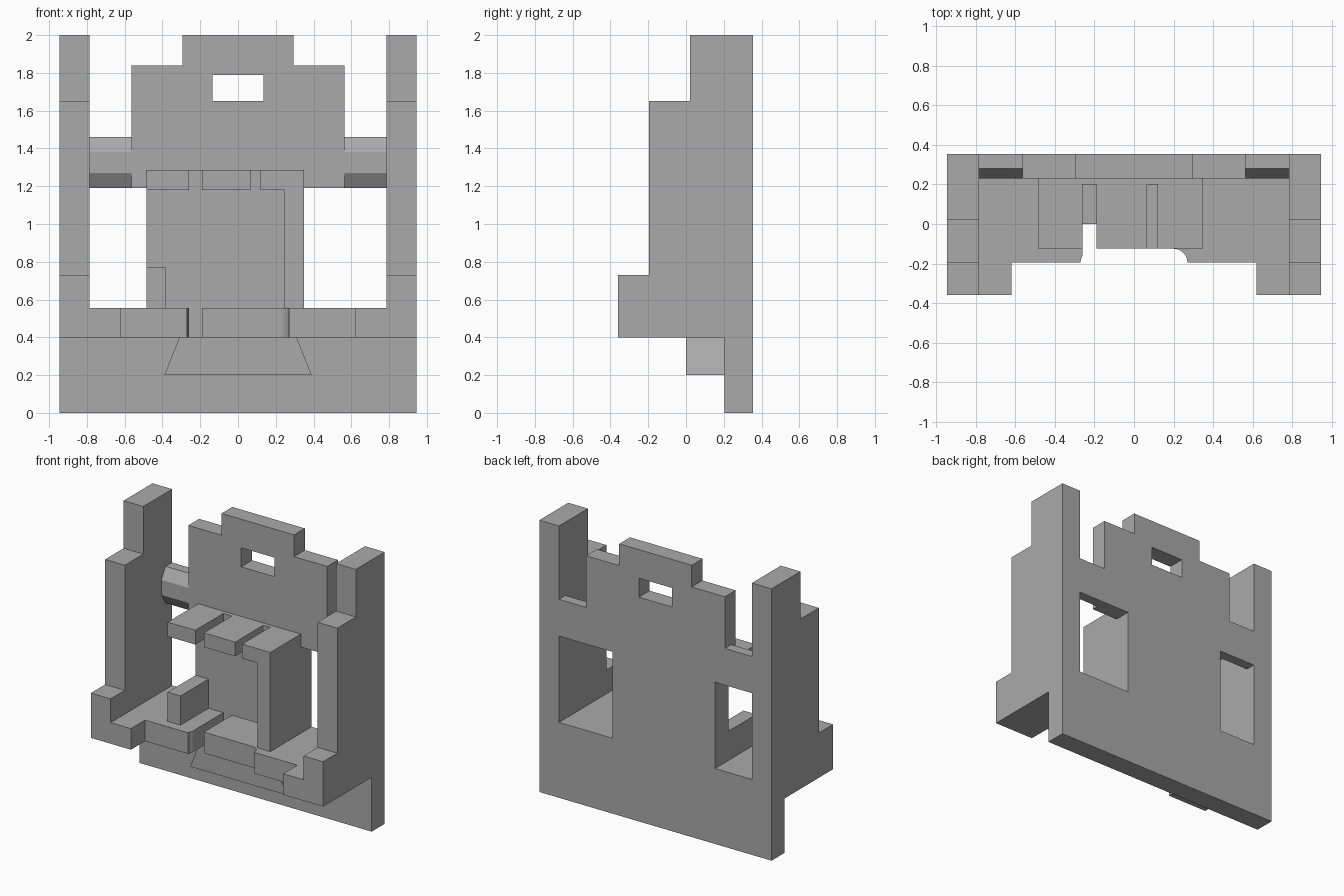
import bpy
import bmesh
import math
from mathutils import Vector

cube = bpy.data.objects.get("Cube")
if cube:
    bpy.data.objects.remove(cube, do_unlink=True)

grey = bpy.data.materials.new("plain_grey")
grey.use_nodes = True
colour = (0.4, 0.4, 0.4, 1)
grey.diffuse_color = colour
grey.node_tree.nodes["Principled BSDF"].inputs["Base Color"].default_value = colour


def prism(name, outline, axis, start, end):
    """Extrude a 2D outline along one axis, from start to end."""
    place = {"x": lambda a, b: (start, a, b),
             "y": lambda a, b: (a, start, b),
             "z": lambda a, b: (a, b, start)}[axis]
    shift = Vector([(end - start) if axis == k else 0 for k in "xyz"])
    bm = bmesh.new()
    face = bm.faces.new([bm.verts.new(place(a, b)) for a, b in outline])
    grown = bmesh.ops.extrude_face_region(bm, geom=[face])["geom"]
    moved = [v for v in grown if isinstance(v, bmesh.types.BMVert)]
    bmesh.ops.translate(bm, verts=moved, vec=shift)
    bmesh.ops.recalc_face_normals(bm, faces=bm.faces)
    mesh = bpy.data.meshes.new(name)
    bm.to_mesh(mesh)
    bm.free()
    mesh.materials.append(grey)
    obj = bpy.data.objects.new(name, mesh)
    bpy.context.scene.collection.objects.link(obj)
    return obj


def box(name, x0, x1, y0, y1, z0, z1):
    return prism(name, [(x0, z0), (x1, z0), (x1, z1), (x0, z1)], "y", y0, y1)


def arc(cx, cy, r, a0, a1, steps=8):
    angles = [math.radians(a0 + (a1 - a0) * i / steps) for i in range(steps + 1)]
    return [(cx + r * math.cos(a), cy + r * math.sin(a)) for a in angles]


EDGE, POST, SHOULDER, CREST = 0.945, 0.785, 0.565, 0.295
BACK, WALL, PANEL, SHELF = 0.355, 0.23, 0.2, -0.125
LEFT, RIGHT = -0.485, 0.35
GROUND, FLOOR, LINTEL = 0.4, 0.555, 1.19

# Back wall with its stepped crest, side openings and small window
wall = prism("back_wall", [
    (-EDGE, 0), (EDGE, 0), (EDGE, 2), (POST, 2), (POST, FLOOR), (RIGHT, FLOOR),
    (RIGHT, LINTEL), (SHOULDER, LINTEL), (SHOULDER, 1.84), (CREST, 1.84),
    (CREST, 2), (-CREST, 2), (-CREST, 1.84), (-SHOULDER, 1.84),
    (-SHOULDER, LINTEL), (LEFT, LINTEL), (LEFT, FLOOR), (-POST, FLOOR),
    (-POST, 2), (-EDGE, 2)], "y", WALL, BACK)
cutter = box("window_cutter", -0.135, 0.135, 0, 1, 1.65, 1.79)
cutter.hide_render = True
cut = wall.modifiers.new("window", "BOOLEAN")
cut.operation, cut.object, cut.solver = "DIFFERENCE", cutter, "EXACT"
bpy.context.view_layer.objects.active = wall
bpy.ops.object.modifier_apply(modifier=cut.name)
bpy.data.objects.remove(cutter, do_unlink=True)

# Stepped side posts and the chamfered bars that tie them to the wall
post_side = [(-0.36, GROUND), (WALL, GROUND), (WALL, 2), (0.02, 2), (0.02, 1.65),
             (-0.195, 1.65), (-0.195, 0.73), (-0.36, 0.73)]
bar_side = [(BACK, LINTEL), (BACK, 1.46), (0.28, 1.46), (WALL, 1.38),
            (WALL, 1.27), (0.28, LINTEL)]
for side, s in (("left", 1), ("right", -1)):
    prism(side + "_post", post_side, "x", s * POST, s * EDGE)
    prism(side + "_bar", bar_side, "x", s * SHOULDER, s * POST)

# Base strip and the tapered support under the floor
box("base_strip", -EDGE, EDGE, 0.205, WALL, 0, GROUND)
prism("floor_support", [(-0.39, 0.2), (0.39, 0.2), (0.31, GROUND), (-0.31, GROUND)],
      "y", 0, 0.205)

# Floor with corner feet, a slot and a rounded front recess
slot_l, slot_r = -0.26, -0.19
start = math.degrees(math.acos((slot_l + 0.2) / 0.07))
prism("floor", [(-POST, WALL), (-POST, -0.36), (-0.62, -0.36), (-0.62, -0.195)]
      + arc(-0.2, -0.195, 0.07, 180, start, 4)
      + [(slot_l, PANEL), (slot_r, PANEL), (slot_r, SHELF)]
      + arc(0.2, -0.195, 0.07, 90, 0)
      + [(0.62, -0.195), (0.62, -0.36), (POST, -0.36), (POST, WALL)],
      "z", GROUND, FLOOR)

# Central panel, slotted shelf, column and small block
box("central_panel", LEFT, RIGHT, PANEL, WALL, FLOOR, 1.285)
box("shelf_right", LEFT, slot_l, SHELF, PANEL, 1.18, 1.285)
box("shelf_middle", slot_r, 0.065, SHELF, PANEL, 1.18, 1.285)
prism("column_with_shelf", [(0.245, FLOOR), (RIGHT, FLOOR), (RIGHT, 1.285),
                            (0.12, 1.285), (0.12, 1.18), (0.245, 1.18)],
      "y", SHELF, PANEL)
box("small_block", LEFT, -0.38, SHELF, PANEL, FLOOR, 0.77)
